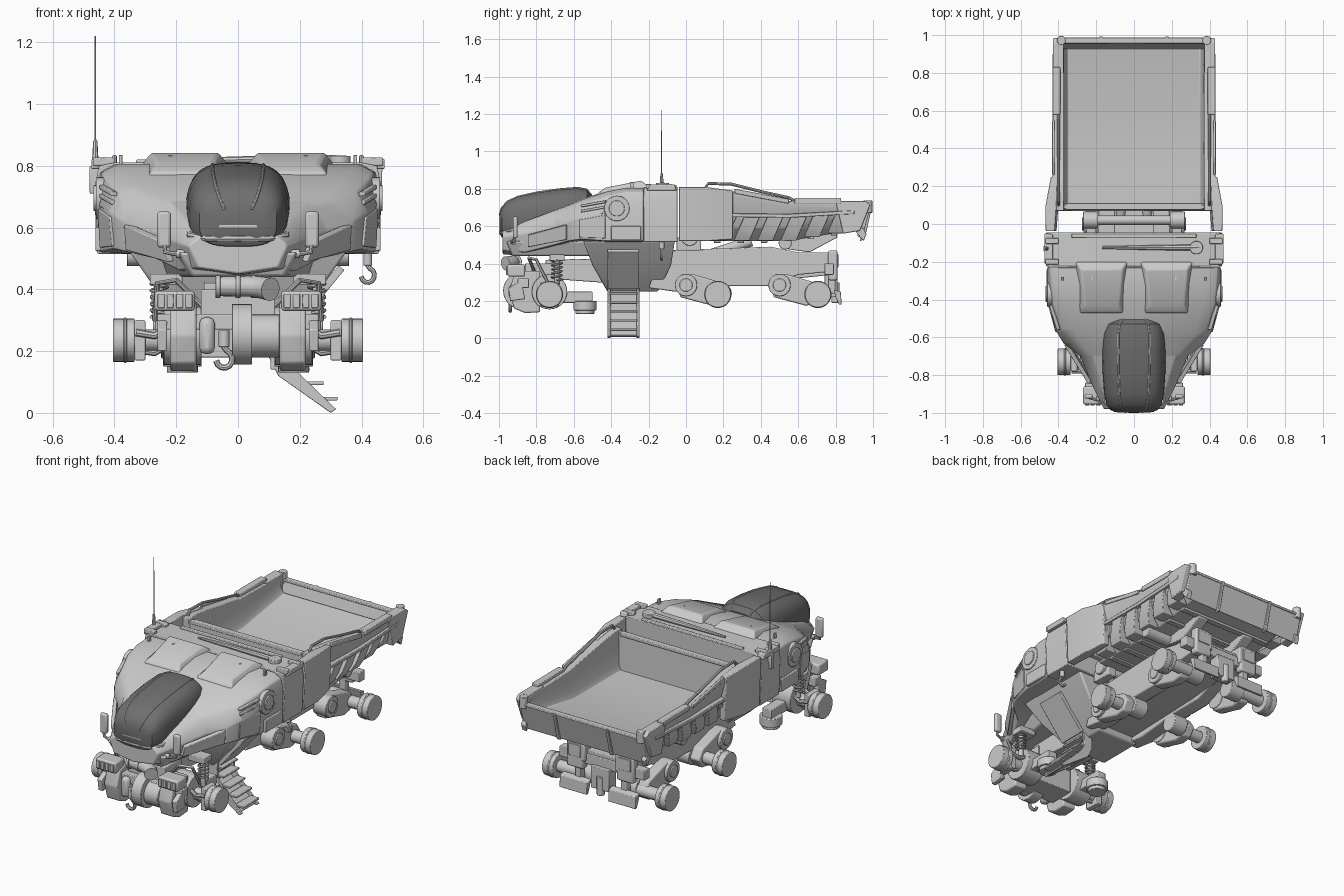
import bpy, bmesh, math
from mathutils import Vector

glass = bpy.data.materials.new("dark_glass")
glass.diffuse_color = (0.16, 0.16, 0.16, 1)

def loft(name, rings, mirror=False, bevel=0.0, mat=None):
    bm = bmesh.new()
    vs = [[bm.verts.new(p) for p in r] for r in rings]
    n = len(vs[0])
    for a, b in zip(vs, vs[1:]):
        for i in range(n):
            bm.faces.new((a[i], a[(i + 1) % n], b[(i + 1) % n], b[i]))
    bm.faces.new(vs[0][::-1])
    bm.faces.new(vs[-1])
    bmesh.ops.recalc_face_normals(bm, faces=bm.faces)
    me = bpy.data.meshes.new(name)
    bm.to_mesh(me)
    bm.free()
    ob = bpy.data.objects.new(name, me)
    bpy.context.collection.objects.link(ob)
    if mat:
        me.materials.append(mat)
    if bevel:
        b = ob.modifiers.new("bevel", 'BEVEL')
        b.width, b.segments, b.angle_limit = bevel, 2, math.radians(30)
    if mirror:
        ob.modifiers.new("mirror", 'MIRROR')
    return ob

def box(name, x, y, z, mirror=False, bevel=0.004):
    return loft(name, [[(a, y[0], z[0]), (a, y[1], z[0]), (a, y[1], z[1]), (a, y[0], z[1])] for a in x], mirror, bevel)

def prism(name, prof, x0, x1, mirror=False, bevel=0.004):
    return loft(name, [[(x, y, z) for y, z in prof] for x in (x0, x1)], mirror, bevel)

def tube(name, path, r, mirror=False, n=8, bevel=0.0):
    pts = [Vector(p) for p in path]
    radii = r if isinstance(r, (list, tuple)) else [r] * len(pts)
    tans = [(pts[min(i + 1, len(pts) - 1)] - pts[max(i - 1, 0)]).normalized() for i in range(len(pts))]
    q, rings = tans[0].to_track_quat('Z', 'Y'), []
    for i, p in enumerate(pts):
        if i:
            q = tans[i - 1].rotation_difference(tans[i]) @ q
        rings.append([p + q @ Vector((math.cos(a) * radii[i], math.sin(a) * radii[i], 0))
                      for a in [2 * math.pi * k / n for k in range(n)]])
    return loft(name, rings, mirror, bevel)

def cyl(name, p, q, r, mirror=False, n=28, bevel=0.003):
    return tube(name, [p, q], r, mirror, n, bevel)

def plate(name, quad, t, mirror=False, bevel=0.003):
    q = [Vector(p) for p in quad]
    nrm = (q[1] - q[0]).cross(q[2] - q[0]).normalized() * t
    return loft(name, [[p - nrm for p in q], [p + nrm for p in q]], mirror, bevel)

def sym(y, half):
    return [(x, y, z) for x, z in half] + [(-x, y, z) for x, z in reversed(half) if x > 0]

# cab shell: rear segment, shoulders, pods that step in to the nose
cab = [(-.228, .81, .40, .445, .46, .72, .52, .45), (-.32, .81, .39, .44, .458, .71, .52, .445),
       (-.42, .79, .37, .43, .45, .69, .52, .445), (-.56, .745, .32, .385, .418, .65, .53, .405),
       (-.63, .715, .28, .33, .375, .62, .52, .36), (-.70, .69, .22, .26, .285, .59, .50, .27),
       (-.86, .63, .17, .20, .22, .56, .46, .19), (-.98, .58, .12, .15, .16, .54, .47, .13)]
loft("cab_shell", [sym(y, [(0, zt), (a, zt - .005), (b, zt - .03), (c, zm), (d, zb), (0, zb - .02)])
                   for y, zt, a, b, c, zm, zb, d in cab], bevel=.006)
loft("cab_rear_segment", [sym(y, [(0, .81), (.40, .81), (.45, .80), (.465, .73), (.455, .515), (0, .515)])
                          for y in (-.226, -.045)], bevel=.004)
loft("nose_underside", [[(-a, y0, z), (a, y0, z), (a + .08, y1, z), (-a - .08, y1, z)]
                        for a, y0, y1, z in [(.15, -.93, -.5, .44), (.19, -.96, -.45, .52)]], bevel=.01)
for x in (.172, -.172):
    # roof bulges
    loft("roof_bulge", [[(x - a, y0, z0), (x + a, y0, z0), (x + b, -.2 - e, z), (x - b, -.2 - e, z)]
         for a, b, y0, e, z0, z in [(.118, .14, -.475, 0, .75, .79), (.112, .135, -.47, 0, .778, .812),
                                    (.088, .11, -.43, .04, .806, .843)]], bevel=.008)

# glass canopy with seam ribs
dome = [(-.997, .09, .66, .56), (-.985, .125, .70, .54), (-.955, .145, .735, .53), (-.9, .158, .762, .52),
        (-.8, .166, .785, .52), (-.68, .17, .802, .52), (-.58, .168, .81, .52), (-.53, .155, .80, .52), (-.505, .12, .77, .55)]
sp = lambda v: math.copysign(abs(v) ** .62, v)
def dpt(s, t):
    y, w, zt, zb = s
    return (w * sp(math.cos(t)), y, .62 + (zt - .62 if math.sin(t) > 0 else .62 - zb) * sp(math.sin(t)))
loft("canopy", [[dpt(s, 2 * math.pi * k / 40) for k in range(40)] for s in dome], mat=glass)
tube("canopy_rib", [dpt(s, 1.25) for s in dome], .005, True)
tube("canopy_sill", [(.165, -.6, .62), (.172, -.8, .60), (.155, -.94, .575), (.1, -.985, .565), (0, -.99, .565)], .011, True)
plate("front_window_sill", [(-.09, -.99, .565), (.09, -.99, .565), (.06, -.995, .61), (-.06, -.995, .61)], .003)

# cab side details: lamp, vent slats, panels
cyl("side_lamp_ring", (.43, -.37, .695), (.46, -.37, .695), .068, True)
cyl("side_lamp", (.43, -.37, .695), (.468, -.37, .695), .042, True)
for i in range(3):
    plate("vent_slat", [(.40, -.56, .645 + i * .028), (.44, -.43, .668 + i * .028), (.44, -.43, .682 + i * .028), (.40, -.56, .659 + i * .028)], .01, True)
plate("shoulder_pod", [(.442, -.43, .535), (.402, -.57, .54), (.41, -.57, .635), (.448, -.43, .66)], .007, True)
plate("nose_side_panel", [(.355, -.635, .53), (.215, -.84, .49), (.235, -.84, .555), (.36, -.635, .61)], .012, True)
box("lower_side_panel", (.43, .462), (-.40, -.24), (.525, .60), True)
prism("roof_side_rail", [(-.21, .79), (-.19, .822), (-.06, .822), (-.05, .79)], .43, .475, True)
for y in (-.2, -.09):
    box("rail_bracket", (.40, .47), (y - .015, y + .015), (.80, .826), True)
box("roof_rear_bar", (-.33, .33), (-.075, -.05), (.80, .82))
tube("roof_boom", [(-.17, -.125, .818), (.05, -.125, .82), (.28, -.125, .82), (.36, -.125, .82)], [.007, .012, .016, .012])
cyl("boom_pivot", (.33, -.125, .80), (.33, -.125, .832), .035)
for x in (.22, .38):
    box("roof_lug", (x - .006, x + .006), (-.3, -.28), (.79, .835), True, .002)

# mirrors
box("wing_mirror", (.217, .262), (-.925, -.90), (.535, .652), True, .010)
tube("mirror_arm", [(.11, -.92, .515), (.2, -.93, .515), (.235, -.92, .52), (.24, -.915, .56)], .008, True)
cyl("mirror_arm_joint", (.17, -.925, .515), (.20, -.925, .515), .014, True, 12, .002)

# antenna and hanging hooks
tube("antenna", [(-.462, -.13, .79), (-.462, -.13, .88), (-.462, -.13, .885), (-.462, -.13, 1.22)], [.012, .007, .003, .002])
box("antenna_base", (-.48, -.44), (-.145, -.115), (.71, .80))
def hook(name, x, y, z, s):
    arc = [(x + s * .024 * math.sin(a), y, z - .055 * s - s * .026 * math.cos(a))
           for a in [math.radians(v) for v in range(-80, 190, 30)]]
    tube(name, [(x, y, z), (x, y, z - .02 * s)] + arc[::-1], .009 * s)
    cyl(name + "_block", (x, y, z - .02 * s), (x, y, z + .03 * s), .016 * s, n=14, bevel=.003)
hook("side_hook", .42, -.13, .495, .9)
hook("front_hook", -.045, -.94, .235, 1.1)

# belly under the cab and boarding stairs
loft("cab_belly", [[(-x, a, z), (x, a, z), (x, b, z), (-x, b, z)] for x, a, b, z in
     [(.13, -.42, -.15, .25), (.26, -.50, -.08, .39), (.35, -.55, -.06, .52)]], bevel=.008)
plate("stair_upper_panel", [(.17, -.42, .27), (.17, -.25, .27), (.335, -.25, .47), (.335, -.42, .47)], .012)
stair = [(.10, .27), (.10, .18), (.13, .12), (.30, 0.0), (.318, .012), (.20, .125), (.155, .18), (.16, .27)]
for y in (-.42, -.265):
    loft("stair_side", [[(x, y + d, z) for x, z in stair] for d in (0, .016)], bevel=.003)
plate("stair_back", [(.12, -.42, .15), (.12, -.25, .15), (.298, -.25, .012), (.298, -.42, .012)], .006)
box("stair_back_upper", (.105, .13), (-.42, -.25), (.14, .27))
for x, z in ((.31, .04), (.265, .09), (.22, .135), (.18, .185), (.17, .235)):
    box("stair_tread", (x - .045, x + .012), (-.41, -.26), (z, z + .012), bevel=.003)

# dump bed tub
bed = [(.07, .80, .52, .45), (.15, .80, .52, .45), (.26, .785, .52, .43), (.55, .735, .52, .425), (.93, .725, .585, .425)]
loft("bed_tub", [sym(y, [(0, zb), (.31, zb), (.385, zb + .07), (w, zt - .03), (w, zt), (.372, zt), (.365, zb + .08), (.35, zb + .05), (0, zb + .05)])
                 for y, zt, zb, w in bed], bevel=.004)
prism("bed_front_wall", [(.075, .53), (.11, .53), (.10, .79), (.08, .79)], -.40, .40)
box("bed_front_lip", (-.36, .36), (.075, .11), (.77, .79))
prism("bed_tailgate", [(.915, .55), (.94, .53), (.985, .695), (.962, .695)], -.405, .405)
box("tailgate_top_bar", (-.39, .39), (.955, .988), (.685, .70))
prism("tailgate_rib", [(.93, .52), (.955, .53), (.994, .70), (.97, .70)], .165, .182, True, .003)
prism("bed_rear_cheek", [(.84, .56), (.93, .575), (.985, .715), (.96, .735), (.80, .735)], .372, .43, True)
cyl("tail_post", (.385, .972, .67), (.385, .972, .738), .024, True, 16)
prism("tail_latch", [(.90, .58), (.95, .52), (.965, .56), (.94, .6)], .38, .41, True, .003)
loft("bed_front_cheek", [[(a, y, z0), (b, y, z0), (b + .01, y, z1), (a + .01, y, z1)] for y, a, b, z0, z1 in
     [(-.038, .41, .458, .52, .81), (.1, .40, .458, .52, .81), (.25, .395, .43, .53, .79)]], True, .004)
tube("bed_handrail", [(.40, .10, .80), (.40, .12, .828), (.40, .24, .825), (.40, .40, .785), (.40, .55, .752), (.40, .58, .735)], .008, True)
box("bed_rail_cap", (.39, .432), (.58, .83), (.72, .75), True)
prism("bed_rail_strip", [(.26, .775), (.55, .72), (.55, .745), (.26, .80)], .42, .433, True)
# slanted side ribs and cross ribs below
for i in range(6):
    y, d = .13 + i * .125, max(0, i - 3) * .02
    loft("bed_side_rib", [[(a, y + s, z + d), (a, y + .085 + s, z + d), (b, y + .085 + s, z + d), (b, y + s, z + d)]
         for a, b, s, z in [(.31, .385, 0, .522), (.368, .408, .02, .57), (.388, .422, .055, .65)]], True, .003)
    box("bed_cross_rib", (-.31, .31), (y + .02, y + .055), (.51 + d, .55 + d), bevel=.003)
prism("bed_side_ridge", [(.10, .65), (.55, .645), (.90, .665), (.90, .685), (.55, .665), (.10, .67)], .40, .432, True, .003)

# hinge gear between cab and bed
cyl("hinge_drum", (.19, .02, .54), (.27, .02, .54), .045, True)
box("hinge_arm", (.20, .255), (-.05, .08), (.47, .54), True)
cyl("hinge_axle", (-.2, .02, .53), (.2, .02, .53), .025)
cyl("lift_piston", (.07, -.02, .40), (.07, .35, .52), .028, True, 16)

# chassis frame
prism("chassis_rail", [(-.12, .47), (.45, .49), (.6, .46), (.81, .46), (.81, .36), (.6, .34), (.44, .28), (.24, .28), (-.06, .25), (-.2, .27)], .10, .19, True, .006)
prism("chassis_core", [(-.75, .42), (.1, .44), (.78, .42), (.78, .34), (.4, .30), (-.2, .28), (-.75, .32)], -.11, .11)
prism("bed_support", [(.52, .48), (.56, .53), (.8, .575), (.81, .54), (.66, .46)], .13, .20, True)
cyl("frame_pivot", (.19, .53, .51), (.36, .53, .51), .035, True, 18)

# rear bogies: swing arms and hubs
def hub(y, z=.235):
    cyl("hub_drum", (.335, y, z), (.405, y, z), .07, True)
    cyl("hub_groove_ring", (.36, y, z), (.37, y, z), .073, True)
    cyl("hub_axle", (.15, y, z), (.34, y, z), .035, True, 18)
for y in (0, .5):
    prism("swing_arm", [(y - .055, .30), (y - .02, .345), (y + .05, .34), (y + .2, .295), (y + .235, .24), (y + .2, .185), (y + .14, .175), (y - .03, .22)], .185, .25, True, .008)
    cyl("arm_pivot", (.18, y, .285), (.268, y, .285), .06, True)
    cyl("arm_pivot_cap", (.26, y, .285), (.275, y, .285), .035, True)
    hub(y + (.17 if y == 0 else .205))
    cyl("arm_inner_hub", (.10, y + .19, .24), (.19, y + .19, .24), .055, True)

# rear end: lamps, hitch, mud flaps
box("rear_beam", (-.28, .28), (.74, .79), (.34, .40))
box("rear_lamp_box", (.11, .22), (.76, .81), (.31, .47), True, .01)
box("rear_lamp", (.125, .205), (.80, .815), (.38, .45), True, .003)
box("hitch_block", (-.06, .06), (.74, .81), (.22, .35))
cyl("hitch_pin", (0, .80, .19), (0, .80, .30), .022, n=14)
prism("mud_flap", [(.79, .26), (.828, .25), (.832, .18), (.818, .18), (.80, .22)], .07, .25, True, .003)
box("mud_flap_bracket", (.13, .17), (.76, .80), (.24, .36), True)

# front axle, steering and suspension
hub(-.73)
box("hub_carrier", (.30, .335), (-.78, -.68), (.17, .30), True)
cyl("front_differential", (.12, -.73, .25), (.24, -.73, .25), .095, True)
for y, z in ((-.78, .26), (-.68, .26), (-.73, .205)):
    tube("control_arm", [(.14, y, z + .02), (.22, y, z + .02), (.27, y, z - .01), (.33, y, z)], .012, True)
tube("shock_absorber", [(.255, -.69, .27), (.255, -.69, .44)], .014, True, 12)
helix = [(.255 + .026 * math.cos(t * 32), -.69 + .026 * math.sin(t * 32), .31 + .11 * t)
         for t in [k / 60 for k in range(61)]]
tube("coil_spring", helix, .006, True, 6)
box("shock_mount", (.18, .285), (-.73, -.65), (.415, .45), True)
cyl("stabiliser_lower", (.18, -.54, .13), (.18, -.54, .155), .05, True)
cyl("stabiliser_drum", (.18, -.54, .15), (.18, -.54, .20), .062, True)
box("stabiliser_arm", (.15, .21), (-.72, -.50), (.19, .25), True)

# front bumper, lamps, winch and horn
prism("bumper_column", [(-.86, .36), (-.92, .34), (-.945, .25), (-.92, .16), (-.86, .135), (-.78, .14), (-.78, .36)], .135, .22, True, .008)
box("front_lamp_box", (.14, .27), (-.955, -.86), (.33, .395), True, .01)
for i in range(4):
    box("front_lamp", (.148 + i * .03, .17 + i * .03), (-.962, -.95), (.34, .385), True, .003)
box("bumper_crossbar", (-.26, .26), (-.90, -.84), (.27, .32))
prism("tow_shackle", [(-.86, .21), (-.94, .20), (-.95, .27), (-.88, .31)], .23, .26, True)
cyl("winch_wheel", (-.02, -.88, .255), (.045, -.88, .255), .098)
cyl("winch_motor", (.045, -.88, .25), (.135, -.88, .25), .07)
box("winch_mount", (-.12, .12), (-.86, -.70), (.18, .40))
box("winch_plate", (-.125, -.075), (-.93, -.86), (.19, .31), bevel=.02)
tube("intake_horn", [(-.07, -.91, .41), (.04, -.92, .41), (.08, -.935, .405), (.105, -.965, .40)], [.032, .034, .036, .038], n=20)
for x in (-.065, .0, .05):
    cyl("intake_band", (x - .008, -.915, .41), (x + .008, -.915, .41), .038, n=20, bevel=.002)
tube("hydraulic_hose", [(.10, -.80, .33), (.20, -.84, .43), (.26, -.80, .42), (.27, -.74, .30)], .009, True)

# smooth shading with sharp edges
for ob in bpy.context.scene.objects:
    ob.select_set(ob.type == 'MESH')
    bpy.context.view_layer.objects.active = ob
bpy.ops.object.shade_smooth_by_angle(angle=math.radians(35))
